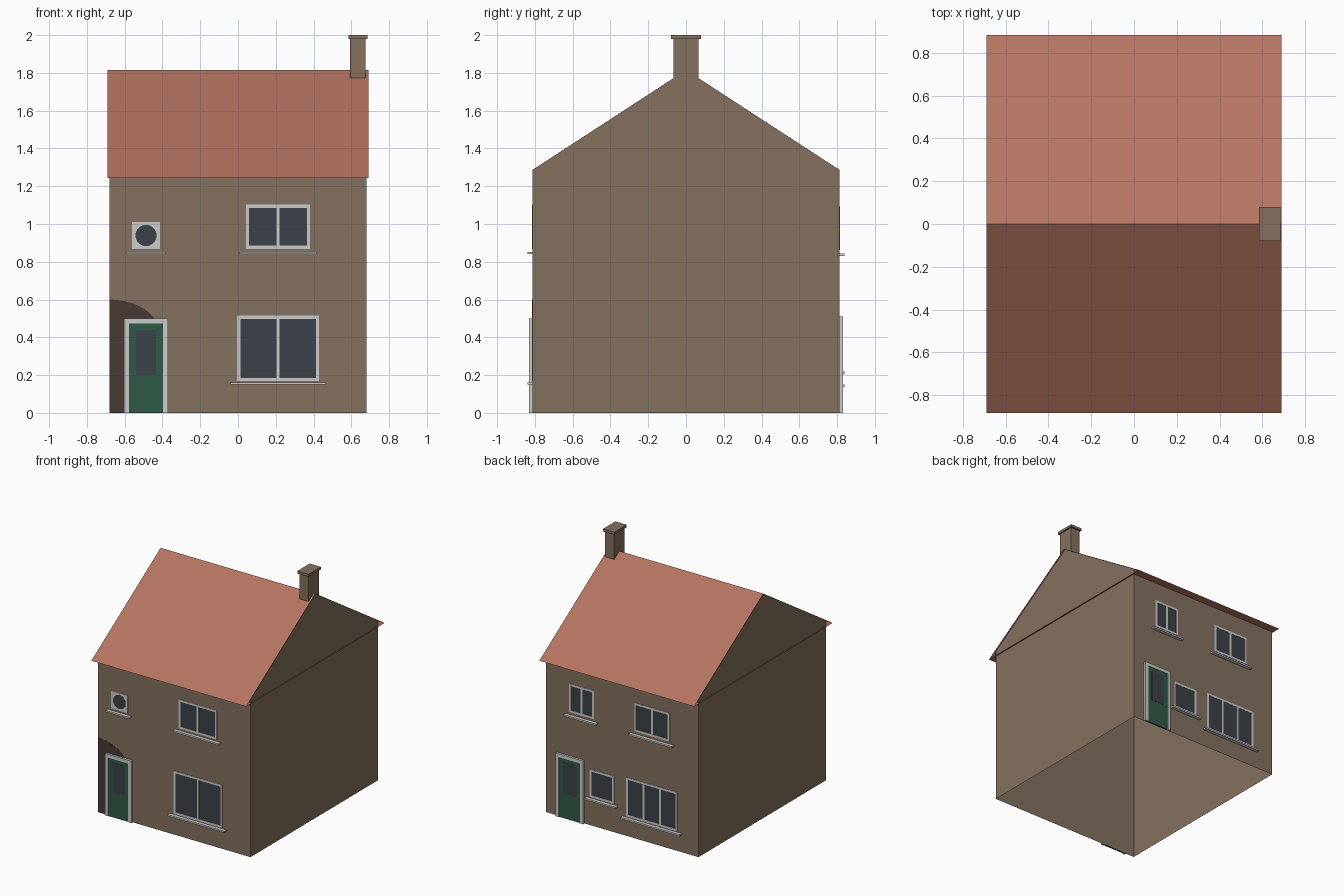
import bpy, bmesh, math
from mathutils import Vector

if "Cube" in bpy.data.objects:
    bpy.data.objects.remove(bpy.data.objects["Cube"])


def material(name, rgb):
    m = bpy.data.materials.new(name)
    m.diffuse_color = (*rgb, 1)
    m.use_nodes = True
    m.node_tree.nodes["Principled BSDF"].inputs["Base Color"].default_value = m.diffuse_color
    return m


STONE = material("stone", (0.23, 0.165, 0.115))
TILE = material("roof_tile", (0.46, 0.175, 0.12))
FRAME = material("pale_frame", (0.55, 0.55, 0.55))
GLASS = material("dark_glass", (0.045, 0.055, 0.067))
GREEN = material("door_green", (0.03, 0.10, 0.062))
SHADOW = material("passage_dark", (0.065, 0.042, 0.037))
WALL_X, WALL_Y, WALL_Z = 0.68, 0.812, 1.287
RIDGE, EAVE, ROOF_X, ROOF_Y = 1.816, 1.243, 0.69, 0.882


def finish(name, bm, mat):
    mesh = bpy.data.meshes.new(name)
    bm.to_mesh(mesh)
    bm.free()
    mesh.materials.append(mat)
    obj = bpy.data.objects.new(name, mesh)
    bpy.context.collection.objects.link(obj)
    return obj


def boxes(name, parts, mat):
    # each part is ((x0, x1), (y0, y1), (z0, z1))
    bm = bmesh.new()
    for part in parts:
        for p in bmesh.ops.create_cube(bm, size=1)["verts"]:
            p.co = [a[0] + (c + 0.5) * (a[1] - a[0]) for a, c in zip(part, p.co)]
    return finish(name, bm, mat)


def wall_plate(name, outline, y, mat):
    # extrude an x-z outline between two y positions
    bm = bmesh.new()
    face = bm.faces.new([bm.verts.new((a, y[0], b)) for a, b in outline])
    geom = bmesh.ops.extrude_face_region(bm, geom=[face])["geom"]
    verts = [v for v in geom if isinstance(v, bmesh.types.BMVert)]
    bmesh.ops.translate(bm, verts=verts, vec=Vector((0, y[1] - y[0], 0)))
    bmesh.ops.recalc_face_normals(bm, faces=bm.faces)
    return finish(name, bm, mat)


def arc(cx, cz, rx, rz, sweep, steps):
    return [(cx + rx * math.cos(sweep * i / steps), cz + rz * math.sin(sweep * i / steps))
            for i in range(steps + 1)]


def proud(side, d):
    # y range of a part standing d proud of the front (-1) or back (+1) wall
    return tuple(sorted((side * (WALL_Y + 0.0003), side * (WALL_Y + d))))


def sill(name, side, x, z):
    boxes(name, [(x, proud(side, 0.028), (z - 0.007, z + 0.006))], FRAME)


def window(name, side, x, z, panes, sill_z, border=0.017, lip=0.035):
    y = proud(side, 0.0035)
    (x0, x1), (z0, z1) = x, z
    bars = [(x, y, (z0, z0 + border)), (x, y, (z1 - border, z1))]
    for i in range(panes + 1):
        c = x0 + border / 2 + (x1 - x0 - border) * i / panes
        bars.append(((c - border / 2, c + border / 2), y, (z0 + border, z1 - border)))
    boxes(name + "_frame", bars, FRAME)
    boxes(name + "_glass", [((x0 + 0.005, x1 - 0.005), proud(side, 0.0015),
                             (z0 + 0.005, z1 - 0.005))], GLASS)
    sill(name + "_sill", side, (x0 - lip, x1 + lip), sill_z)


def door(name, side, x, top):
    (x0, x1), y, t = x, proud(side, 0.018), 0.028
    boxes(name + "_frame", [((x0, x0 + t), y, (0, top)), ((x1 - t, x1), y, (0, top)),
                            ((x0 + t, x1 - t), y, (top - t, top))], FRAME)
    boxes(name + "_leaf", [((x0 + t, x1 - t), proud(side, 0.013), (0, top - t))], GREEN)
    boxes(name + "_glass", [((x0 + 0.064, x1 - 0.064), proud(side, 0.0145),
                             (0.2, top - 0.06))], GLASS)


# Hollow wall shell, open below, with a triangular gable at each end
bm = bmesh.new()
corners = [(-WALL_X, -WALL_Y), (WALL_X, -WALL_Y), (WALL_X, WALL_Y), (-WALL_X, WALL_Y)]
low = [bm.verts.new((x, y, 0)) for x, y in corners]
high = [bm.verts.new((x, y, WALL_Z)) for x, y in corners]
for i in range(4):
    j = (i + 1) % 4
    bm.faces.new((low[i], low[j], high[j], high[i]))
for a, b in ((1, 2), (3, 0)):
    x = high[a].co.x
    bm.faces.new((high[a], high[b], bm.verts.new((x, 0, RIDGE - 0.001))))
finish("walls", bm, STONE)

# Thin roof: two slopes and a flat underside at the eaves, open at the ends
bm = bmesh.new()
rows = [[bm.verts.new((x, y, z)) for x in (-ROOF_X, ROOF_X)]
        for y, z in ((-ROOF_Y, EAVE), (0, RIDGE), (ROOF_Y, EAVE))]
for a, b in zip(rows, rows[1:] + rows[:1]):
    bm.faces.new((a[0], a[1], b[1], b[0]))
finish("roof", bm, TILE)

# Chimney
boxes("chimney_stack", [((0.594, 0.675), (-0.066, 0.066), (1.772, 1.98))], STONE)
boxes("chimney_cap", [((0.584, 0.685), (-0.079, 0.079), (1.98, 2.0))], STONE)

# Arched passage panel beside the front door
arch = [(-WALL_X, 0), (-0.415, 0)] + arc(-WALL_X, 0.42, 0.265, 0.18, math.pi / 2, 10)
wall_plate("passage_arch", arch, proud(-1, 0.002), SHADOW)

# Front openings
door("front_door", -1, (-0.604, -0.37), 0.5)
window("front_lower_window", -1, (-0.005, 0.43), (0.168, 0.515), 2, 0.156)
window("front_upper_window", -1, (0.042, 0.381), (0.868, 1.103), 2, 0.847)

# Round front window in a square plate
boxes("round_window_plate", [((-0.56, -0.414), proud(-1, 0.0025), (0.868, 1.01))], FRAME)
disc = arc(-0.487, 0.939, 0.056, 0.056, math.tau, 32)[:-1]
wall_plate("round_window_glass", disc, proud(-1, 0.0035), GLASS)
sill("round_window_sill", -1, (-0.593, -0.382), 0.847)

# Back openings
door("back_door", 1, (0.335, 0.582), 0.51)
window("back_small_window", 1, (0.07, 0.29), (0.228, 0.452), 1, 0.214, lip=0.03)
window("back_wide_window", 1, (-0.493, -0.037), (0.158, 0.473), 3, 0.145)
window("back_upper_window_a", 1, (0.25, 0.47), (0.863, 1.093), 2, 0.837)
window("back_upper_window_b", 1, (-0.425, -0.11), (0.863, 1.093), 2, 0.837)
